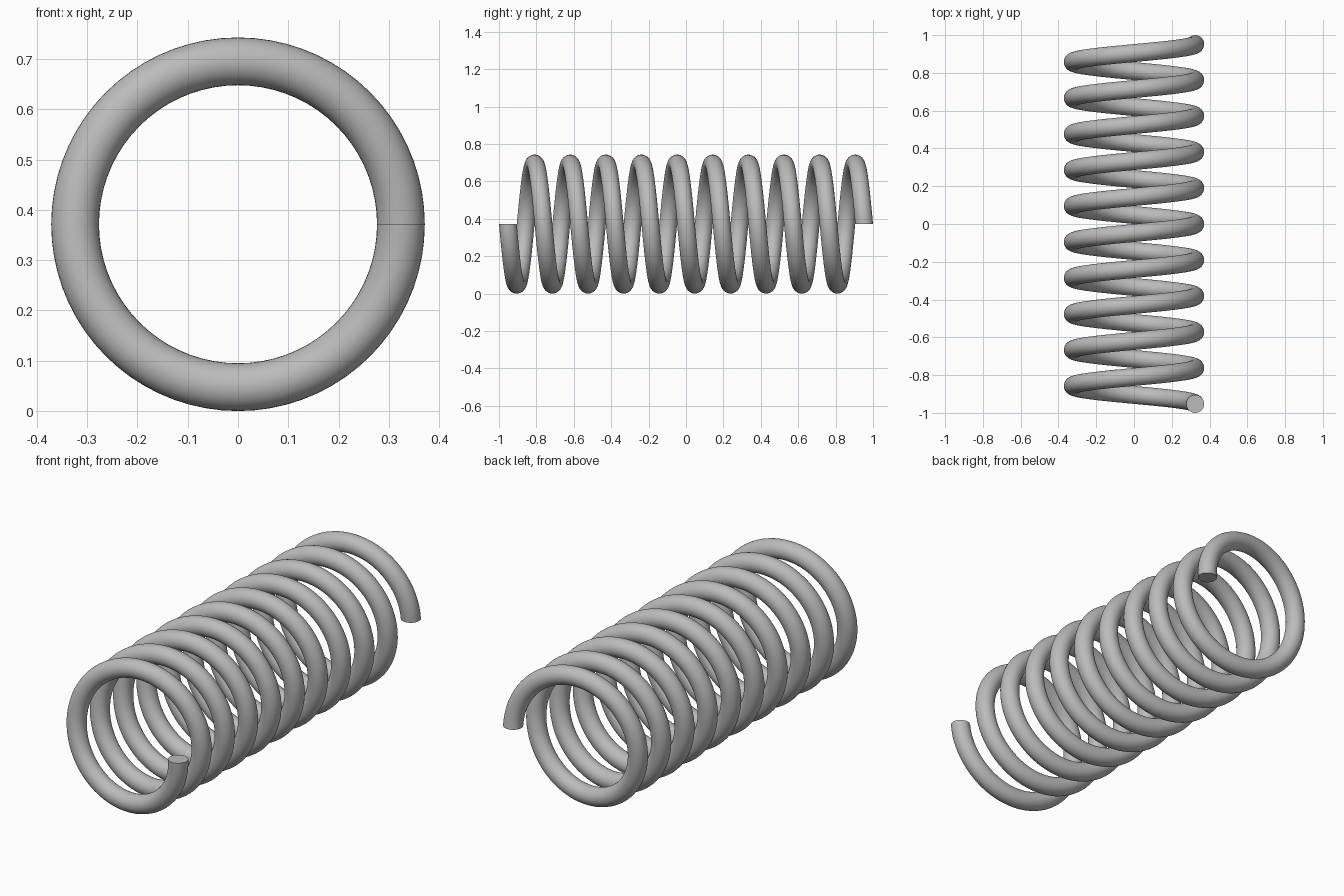
import bpy
import bmesh
from math import cos, sin, tau, radians

cube = bpy.data.objects.get("Cube")
if cube:
    bpy.data.objects.remove(cube, do_unlink=True)

COIL_RADIUS = 0.324
WIRE_RADIUS = 0.0475
TURNS = 10
STEPS = 72      # rings per turn
SIDES = 32      # sides of the wire
HALF_LENGTH = 1 - WIRE_RADIUS
AXIS_HEIGHT = COIL_RADIUS + WIRE_RADIUS

# Plain steel colour
steel = bpy.data.materials.new("grey steel")
steel.use_nodes = True
grey = (0.5, 0.5, 0.5, 1)
steel.diffuse_color = grey
steel.node_tree.nodes["Principled BSDF"].inputs["Base Color"].default_value = grey


def wire_ring(bm, t):
    """Circle of wire at fraction t along the coil, in a plane through its axis."""
    turn = -tau * TURNS * t
    ring = []
    for i in range(SIDES):
        a = tau * i / SIDES
        radius = COIL_RADIUS + WIRE_RADIUS * cos(a)
        y = HALF_LENGTH * (2 * t - 1) + WIRE_RADIUS * sin(a)
        ring.append(bm.verts.new((radius * cos(turn), y,
                                  AXIS_HEIGHT + radius * sin(turn))))
    return ring


# Coiled wire with flat cut ends
bm = bmesh.new()
count = TURNS * STEPS
rings = [wire_ring(bm, k / count) for k in range(count + 1)]
for a, b in zip(rings, rings[1:]):
    for i in range(SIDES):
        j = (i + 1) % SIDES
        bm.faces.new((a[i], a[j], b[j], b[i]))
bm.faces.new(rings[0])
bm.faces.new(rings[-1])
bmesh.ops.recalc_face_normals(bm, faces=bm.faces)

mesh = bpy.data.meshes.new("spring_coil")
bm.to_mesh(mesh)
bm.free()
mesh.materials.append(steel)
spring = bpy.data.objects.new("spring_coil", mesh)
bpy.context.collection.objects.link(spring)

# Smooth wire, sharp end rims
bpy.ops.object.select_all(action="DESELECT")
spring.select_set(True)
bpy.context.view_layer.objects.active = spring
bpy.ops.object.shade_smooth_by_angle(angle=radians(40))
